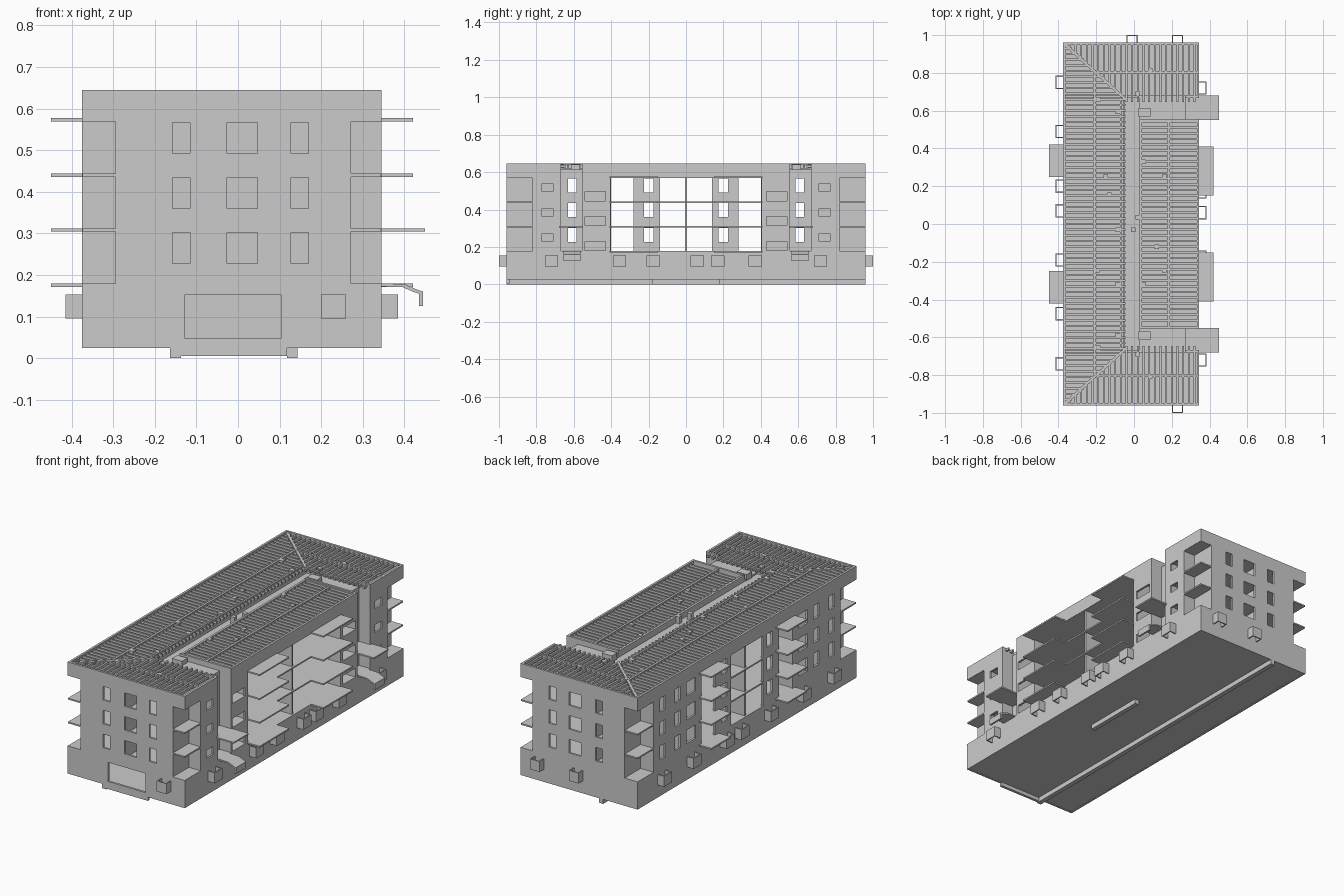
import bpy, bmesh

if "Cube" in bpy.data.objects:
    bpy.data.objects.remove(bpy.data.objects["Cube"])

X0, X1, Y = -0.375, 0.345, 0.96          # main footprint
FLOORS = (0.175, 0.308, 0.44, 0.573)     # slab levels
T = 0.012                                # wall thickness


def finish(name, bm):
    bmesh.ops.recalc_face_normals(bm, faces=bm.faces)
    me = bpy.data.meshes.new(name)
    bm.to_mesh(me)
    bm.free()
    ob = bpy.data.objects.new(name, me)
    bpy.context.collection.objects.link(ob)
    return ob


def boxes(name, items):
    """Many boxes (x0, x1, y0, y1, z0, z1) in one object."""
    bm = bmesh.new()
    for x0, x1, y0, y1, z0, z1 in items:
        for v in bmesh.ops.create_cube(bm, size=1)['verts']:
            v.co = (x1 if v.co.x > 0 else x0, y1 if v.co.y > 0 else y0, z1 if v.co.z > 0 else z0)
    return finish(name, bm)


def prism(name, pts, a, b, axis='z'):
    """Outline extruded along z, or an xz outline extruded along y."""
    bm = bmesh.new()
    put = (lambda p, t: (p[0], p[1], t)) if axis == 'z' else (lambda p, t: (p[0], t, p[1]))
    f = bm.faces.new([bm.verts.new(put(p, a)) for p in pts])
    ext = bmesh.ops.extrude_face_region(bm, geom=[f], use_keep_orig=True)
    d = put((0, 0), b - a)
    bmesh.ops.translate(bm, vec=d, verts=[v for v in ext['geom'] if isinstance(v, bmesh.types.BMVert)])
    return finish(name, bm)


def wall(name, axis, pos, u0, u1, z0, z1, holes=()):
    """Wall sheet at x=pos or y=pos with rectangular holes, thickened evenly."""
    us = sorted({u0, u1} | {u for h in holes for u in h[:2] if u0 < u < u1})
    zs = sorted({z0, z1} | {z for h in holes for z in h[2:] if z0 < z < z1})
    bm, grid = bmesh.new(), {}

    def vert(i, j):
        if (i, j) not in grid:
            grid[i, j] = bm.verts.new((pos, us[i], zs[j]) if axis == 'x' else (us[i], pos, zs[j]))
        return grid[i, j]
    for i in range(len(us) - 1):
        for j in range(len(zs) - 1):
            u, z = (us[i] + us[i + 1]) / 2, (zs[j] + zs[j + 1]) / 2
            if not any(h[0] < u < h[1] and h[2] < z < h[3] for h in holes):
                bm.faces.new([vert(i, j), vert(i + 1, j), vert(i + 1, j + 1), vert(i, j + 1)])
    ob = finish(name, bm)
    m = ob.modifiers.new('thickness', 'SOLIDIFY')
    m.thickness, m.offset = T, 0
    return ob


def per_floor(u0, u1, z0, z1):
    return [(u0, u1, z0 + k * 0.1325, z1 + k * 0.1325) for k in range(3)]


def both(holes):
    return holes + [(-b, -a, c, d) for a, b, c, d in holes]


# end walls: windows, corner loggias, and the garage opening in front
end_holes = [(X0, -0.295, 0.179, 0.57), (0.272, X1, 0.179, 0.57)]
for a, b in ((-0.158, -0.115), (-0.027, 0.047), (0.127, 0.17)):
    end_holes += per_floor(a, b, 0.227, 0.302)
wall('front_wall', 'y', -Y + T / 2, X0, X1, 0.025, 0.645, end_holes + [(-0.127, 0.103, 0.047, 0.153)])
wall('back_wall', 'y', Y - T / 2, X0, X1, 0.025, 0.645, end_holes)

# long left wall
left = [(0.82, Y, 0.179, 0.57), (0.28, 0.4, 0.179, 0.57)]
for a, b in ((0.175, 0.225), (0.45, 0.53), (0.585, 0.63), (0.72, 0.765)):
    left += per_floor(a, b, 0.227, 0.302)
wall('left_wall', 'x', X0 + T / 2, -Y, Y, 0.025, 0.645, both(left) + [(-0.14, 0.14, 0.179, 0.57)])

# long right wall with stair notches and the wide open loggia
right = [(0.82, Y, 0.179, 0.57), (0.555, 0.67, 0.175, 0.645)]
right += per_floor(0.71, 0.77, 0.23, 0.273) + per_floor(0.43, 0.54, 0.181, 0.23)
wall('right_wall', 'x', X1 - T / 2, -Y, Y, 0.025, 0.645, both(right) + [(-0.405, 0.405, 0.179, 0.57)])

for s, side in ((1, 'back'), (-1, 'front')):
    def ys(a, b):
        return (a, b) if s > 0 else (-b, -a)
    # stair tower walls
    a, b = ys(0.55, 0.67)
    c, d = ys(0.585, 0.63)
    wall(side + '_stair_wall', 'x', 0.27, a, b, 0.17, 0.615, per_floor(c, d, 0.227, 0.302))
    wall(side + '_wing_end', 'y', s * 0.549, 0.03, X1, 0.17, 0.645)
    wall(side + '_notch_wall', 'y', s * 0.673, -0.365, X1, 0.17, 0.645, [(-0.365, 0.27, 0.617, 0.645)])
    wall(side + '_stair_partition', 'y', s * 0.549, -0.365, 0.03, 0.17, 0.573)
    wall(side + '_flat_partition', 'y', s * 0.41, -0.365, 0.335, 0.17, 0.573)
    for a, b in (ys(0.41, 0.55), ys(0.67, 0.95)):
        wall(side + '_inner_wall', 'x', -0.06, a, b, 0.17, 0.573)
    # corner loggia returns
    a, b = ys(0.82, 0.95)
    wall(side + '_loggia_left_side', 'x', -0.289, a, b, 0.17, 0.573)
    wall(side + '_loggia_right_side', 'x', 0.266, a, b, 0.17, 0.573)
    wall(side + '_loggia_left_back', 'y', s * 0.814, -0.365, -0.289, 0.17, 0.573)
    wall(side + '_loggia_right_back', 'y', s * 0.814, 0.266, 0.335, 0.17, 0.573)
    # entrance slab and bent hood
    a, b = ys(0.55, 0.68)
    boxes(side + '_entrance_slab', [(0.27, 0.45, a, b, 0.304, 0.312)])
    a, b = ys(0.565, 0.655)
    prism(side + '_entrance_hood', [(0.34, 0.18), (0.4, 0.178), (0.43, 0.165), (0.445, 0.16), (0.445, 0.125),
          (0.435, 0.125), (0.435, 0.155), (0.42, 0.16), (0.395, 0.171), (0.34, 0.172)], a, b, 'y')
    # stair tower roof and hatch
    a, b = ys(0.55, 0.67)
    boxes(side + '_stair_roof', [(0.03, 0.27, a, b, 0.6, 0.615)])
    a, b = ys(0.568, 0.615)
    boxes(side + '_roof_hatch', [(0.025, 0.087, a, b, 0.6, 0.64)])
wall('centre_partition', 'y', 0, -0.365, 0.335, 0.17, 0.573)

# floor slabs, notched above the ground floor
E = 0.001
notched = [(X0 + E, -Y + E), (X1 - E, -Y + E), (X1 - E, -0.67), (0.27, -0.67), (0.27, -0.55), (X1 - E, -0.55),
           (X1 - E, 0.55), (0.27, 0.55), (0.27, 0.67), (X1 - E, 0.67), (X1 - E, Y - E), (X0 + E, Y - E)]
for i, z in enumerate(FLOORS[1:]):
    prism(f'floor_slab_{i + 2}', notched, z - 0.004, z + 0.004)
boxes('ground_slabs', [(X0 + E, X1 - E, -Y + E, Y - E, z, z + 0.008) for z in (0.026, 0.171)])

# balconies on both long sides
bal = []
for z in FLOORS:
    for s in (1, -1):
        bal.append((X1 - T, 0.42, *sorted((s * 0.15, s * 0.41)), z - 0.004, z + 0.004))
        bal.append((-0.45, X0 + T, *sorted((s * 0.25, s * 0.42)), z - 0.004, z + 0.004))
boxes('balconies', bal)

# basement light wells, open tubes against the walls
wells, w, t, D = [], 0.035, 0.006, 0.04
Z = (0.095, 0.153)
for sx, edge, ylist in ((1, X1, (-0.72, -0.355, -0.175, 0.06, 0.17, 0.37, 0.72)),
                        (-1, X0, (0.75, 0.49, 0.2, 0.07, -0.19, -0.475, -0.74))):
    for y in ylist:
        o = edge + sx * D
        wells.append((*sorted((o, o - sx * t)), y - w, y + w, *Z))
        for e in (-w, w - t):
            wells.append((*sorted((edge, o - sx * t)), y + e, y + e + t, *Z))
for s, x in ((1, -0.01), (1, 0.23), (-1, 0.23)):
    wells.append((x - 0.03, x + 0.03, *sorted((s, s * (1 - t))), *Z))
    for e in (-0.03, 0.03 - t):
        wells.append((x + e, x + e + t, *sorted((s * Y, s * (1 - t))), *Z))
boxes('light_wells', wells)

# footing strips underneath
boxes('footings', [(-0.163, -0.137, -Y, Y, 0, 0.027), (0.118, 0.143, -0.18, 0.18, 0, 0.027),
                   (-0.137, 0.118, -Y, -Y + 0.015, 0.005, 0.027)])

# roof valley floor and low walls lining it
boxes('roof_valley', [(-0.05, 0.03, -0.67, 0.67, 0.598, 0.605)])
wall('valley_wall_left', 'x', -0.053, -0.67, 0.67, 0.573, 0.622)
wall('valley_wall_right', 'x', 0.036, -0.55, 0.55, 0.573, 0.64)

# roof joists: left slope, inner wing, and the two hipped ends
jz, h, joists = (0.624, 0.638), 0.005, []
n = 63
for i in range(n):
    y = -0.93 + i * 0.03
    hip = max(0, (abs(y) - 0.66) / 0.3)
    joists.append((X0 + T, -0.045 - 0.315 * hip, y - h, y + h, *jz))
    if abs(y) < 0.54:
        joists.append((0.036, X1 - T, y - h, y + h, *jz))
for i in range(23):
    x = -0.34 + i * 0.03
    start = 0.645 if x > -0.05 else 0.66 + 0.3 * (-0.05 - x) / 0.32
    for s in (1, -1):
        joists.append((x - h, x + h, *sorted((s * start, s * (Y - T))), *jz))
boxes('roof_joists', joists)
for s, side in ((1, 'back'), (-1, 'front')):
    prism(side + '_hip_rafter', [(-0.37, s * 0.945), (-0.36, s * 0.955), (-0.04, s * 0.665), (-0.05, s * 0.655)],
          0.622, 0.641)

# purlins with posts under the joists
pz = (0.61, 0.642)
purlins = [(-0.214, -0.202, -0.8, 0.8, *pz), (-0.075, -0.065, -0.67, 0.67, *pz),
           (0.178, 0.19, -0.545, 0.545, *pz)]
posts = []
for s in (1, -1):
    purlins.append((-0.2, X1 - T, *sorted((s * 0.797, s * 0.809)), *pz))
    posts += [(-0.1 + 0.1 * k, s * 0.803) for k in range(5)]
posts += [(-0.208, -0.78 + 0.12 * k) for k in range(14)] + [(0.184, -0.5 + 0.125 * k) for k in range(9)]
boxes('roof_purlins', purlins)
boxes('roof_posts', [(x - 0.006, x + 0.006, y - 0.006, y + 0.006, 0.575, 0.612) for x, y in posts])

# vent stacks
vents = [(0.085, 0.81), (-0.19, 0.66), (0.02, 0.69), (-0.085, 0.595), (0.05, 0.33), (-0.15, 0.25), (0.16, 0.25),
         (-0.13, 0.155), (0.02, 0.035), (-0.085, -0.03), (-0.005, -0.03), (0.12, -0.12), (-0.195, -0.245),
         (0.16, -0.245), (-0.085, -0.32), (0.05, -0.32), (-0.085, -0.59), (-0.19, -0.655), (0.02, -0.69),
         (0.085, -0.805)]
boxes('roof_vents', [(x - 0.012, x + 0.012, y - 0.012, y + 0.012, 0.575, 0.643) for x, y in vents])
